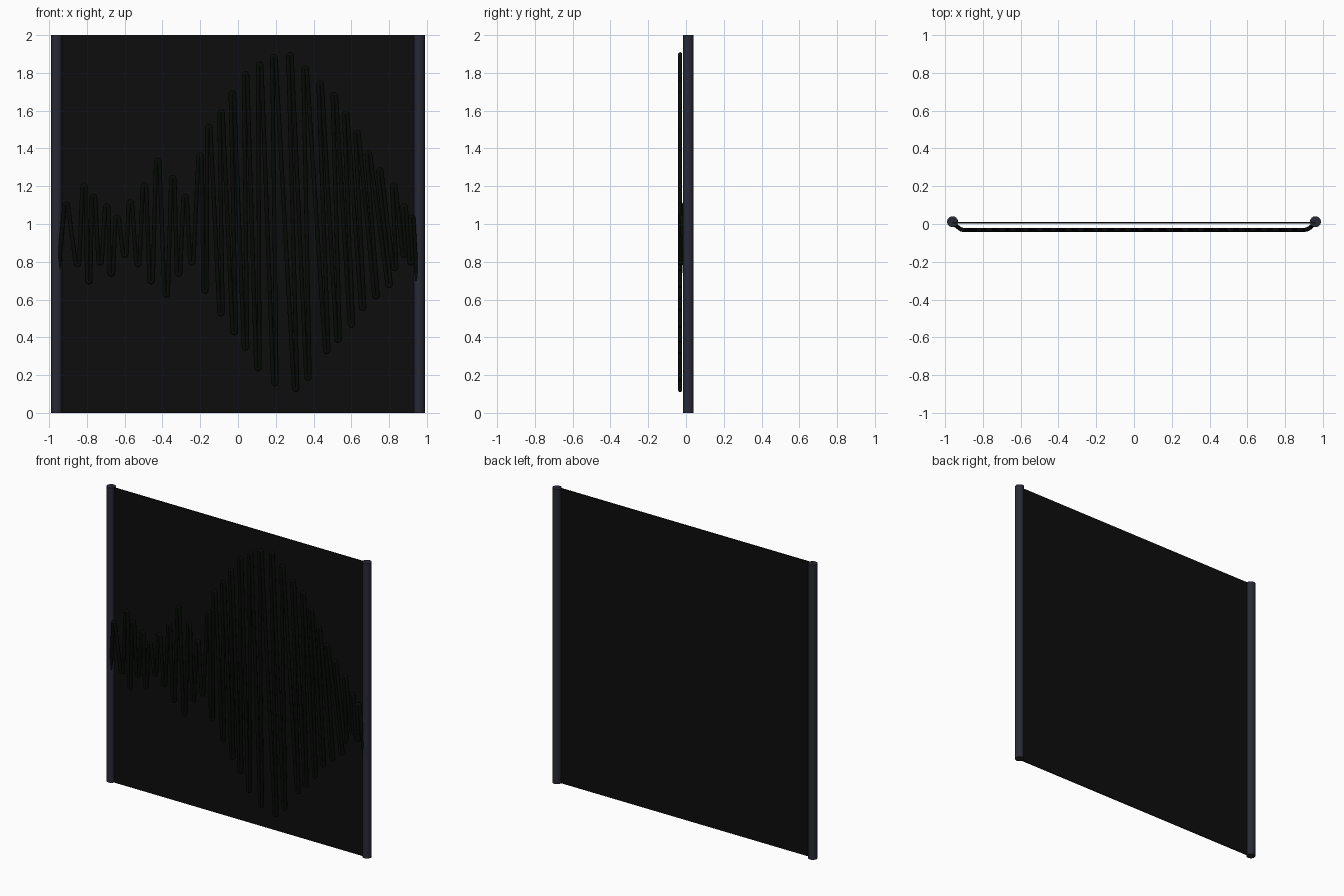
import bpy, math

if "Cube" in bpy.data.objects:
    bpy.data.objects.remove(bpy.data.objects["Cube"])

TUBE = 0.011   # wave tube radius
TURN = 0.009   # radius of each hairpin turn


def paint(obj, name, rgb):
    mat = bpy.data.materials.new(name)
    mat.diffuse_color = (*rgb, 1)
    mat.use_nodes = True
    mat.node_tree.nodes["Principled BSDF"].inputs["Base Color"].default_value = mat.diffuse_color
    obj.data.materials.append(mat)


# Thin back panel
bpy.ops.mesh.primitive_cube_add(size=1, location=(0, 0.006, 1))
panel = bpy.context.object
panel.name = "panel"
panel.scale = (1.92, 0.007, 2)
paint(panel, "panel_black", (0.004, 0.004, 0.004))

# Round side posts
for side, label in ((-1, "left"), (1, "right")):
    bpy.ops.mesh.primitive_cylinder_add(vertices=32, radius=0.029, depth=2,
                                        location=(side * 0.96, 0.012, 1))
    post = bpy.context.object
    post.name = label + "_post"
    bpy.ops.object.shade_smooth_by_angle(angle=math.radians(40))
    paint(post, label + "_post_slate", (0.022, 0.022, 0.036))

# Wave extremes: x, z, alternating peak and trough
turns = [(-.91, 1.12), (-.85, .77), (-.815, 1.22), (-.79, .68), (-.765, 1.16),
         (-.73, .78), (-.695, 1.11), (-.67, .72), (-.64, 1.05), (-.60, .82),
         (-.57, 1.13), (-.53, .77), (-.495, 1.22), (-.46, .68), (-.425, 1.35),
         (-.38, .61), (-.345, 1.26), (-.315, .72), (-.28, 1.16), (-.245, .78),
         (-.20, 1.38), (-.175, .63), (-.155, 1.53), (-.09, .51), (-.09, 1.61),
         (-.02, .41), (-.03, 1.71), (.04, .33), (.04, 1.81), (.105, .22),
         (.115, 1.86), (.195, .14), (.19, 1.90), (.305, .11), (.275, 1.91),
         (.37, .17), (.355, 1.84), (.47, .31), (.435, 1.76), (.53, .37),
         (.51, 1.70), (.60, .45), (.57, 1.60), (.66, .54), (.63, 1.50),
         (.73, .60), (.69, 1.39), (.80, .66), (.75, 1.30), (.83, .75),
         (.825, 1.22), (.88, .82), (.88, 1.11), (.915, .78), (.92, 1.05)]


def depth(x):
    # The wave bends back to the posts at both ends
    t = min(max((abs(x) - 0.90) / 0.055, 0), 1)
    return -0.031 + 0.036 * t * t


path = [(-0.955, 0.63), (-0.947, 0.80)]
for i, (x, z) in enumerate(turns):
    up = 1 if i % 2 == 0 else -1
    zc = z - up * (TURN + TUBE)
    for k in range(7):
        a = math.pi * (1 - k / 6)
        path.append((x + TURN * math.cos(a), zc + up * TURN * math.sin(a)))
path += [(0.938, 0.86), (0.948, 0.70)]

# Wave tube
curve = bpy.data.curves.new("wave_tube", 'CURVE')
curve.dimensions = '3D'
curve.bevel_depth = TUBE
curve.bevel_resolution = 3
curve.use_fill_caps = True
spline = curve.splines.new('POLY')
spline.points.add(len(path) - 1)
for p, (x, z) in zip(spline.points, path):
    p.co = (x, depth(x), z, 1)
wave = bpy.data.objects.new("wave_tube", curve)
bpy.context.collection.objects.link(wave)
paint(wave, "wave_black", (0.002, 0.003, 0.002))
